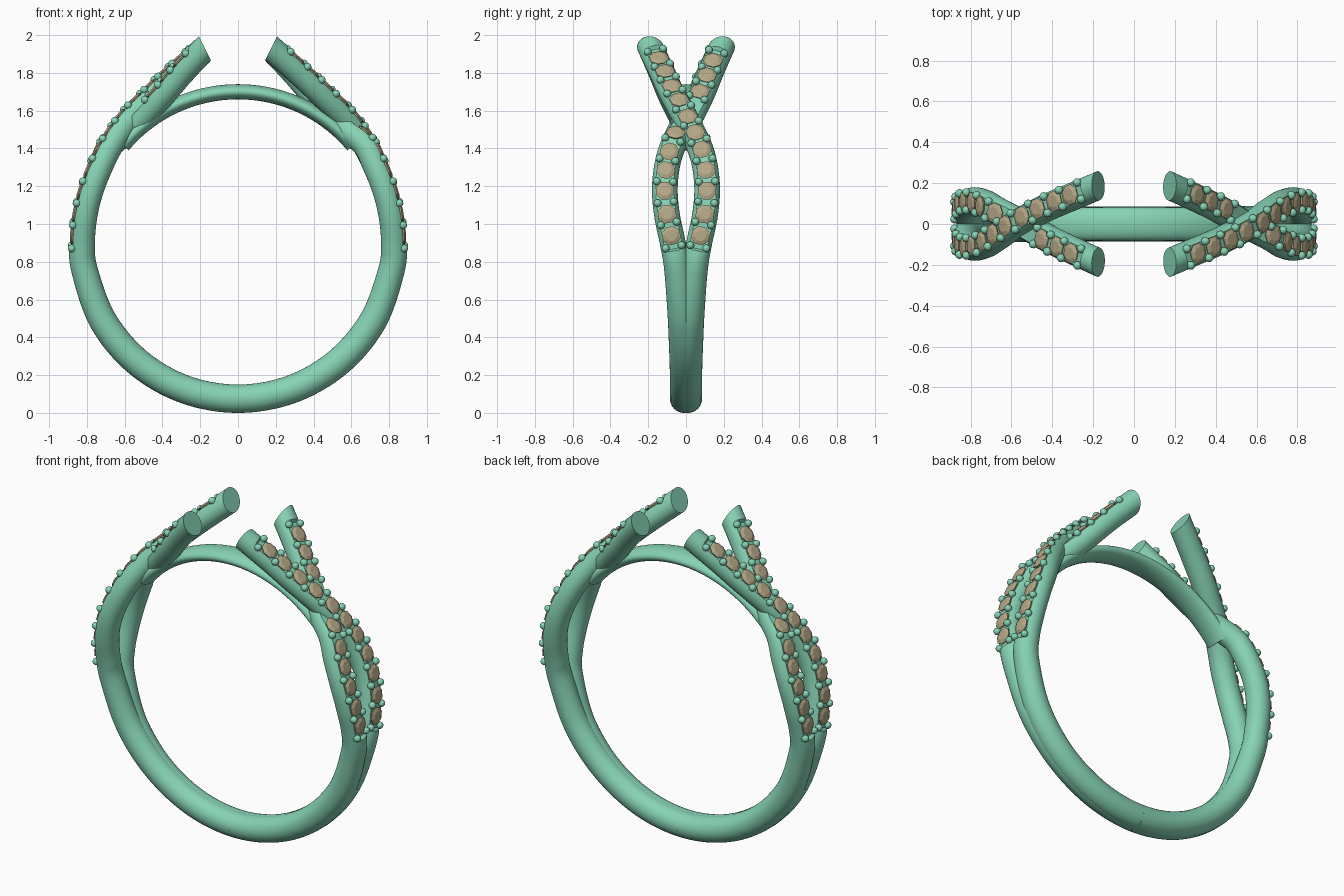
import bpy, bmesh, math
from mathutils import Vector, Matrix

if "Cube" in bpy.data.objects:
    bpy.data.objects.remove(bpy.data.objects["Cube"])

Y = Vector((0, 1, 0))
CENTRE = 0.9


def material(name, rgb):
    m = bpy.data.materials.new(name)
    m.diffuse_color = (*rgb, 1)
    m.use_nodes = True
    m.node_tree.nodes["Principled BSDF"].inputs["Base Color"].default_value = m.diffuse_color
    return m


METAL = material("metal", (0.24, 0.65, 0.46))
STONE = material("stone", (0.46, 0.39, 0.24))


def add_object(name, bm, mat):
    me = bpy.data.meshes.new(name)
    bm.to_mesh(me)
    bm.free()
    me.materials.append(mat)
    ob = bpy.data.objects.new(name, me)
    bpy.context.collection.objects.link(ob)
    return ob


def spline(pts, step=0.012):
    """Catmull-Rom through the points (first and last only steer it)."""
    out = []
    for a, b, c, d in zip(pts, pts[1:], pts[2:], pts[3:]):
        n = max(2, round((c - b).length / step))
        for i in range(n):
            t = i / n
            out.append(0.5 * (2 * b + (c - a) * t + (2 * a - 5 * b + 4 * c - d) * t * t
                              + (3 * b - a - 3 * c + d) * t ** 3))
    return out + [pts[-2]]


def frames(path):
    """Point, tangent, outward direction and sideways direction at each sample."""
    out = []
    for i, p in enumerate(path):
        t = (path[min(i + 1, len(path) - 1)] - path[max(i - 1, 0)]).normalized()
        n = Vector((t.z, 0, -t.x)).normalized()
        out.append((p, t, n, t.cross(n)))
    return out


def sweep(fr, size, flat=lambda p: False, sides=32):
    bm = bmesh.new()
    rings = []
    for p, t, n, b in fr:
        rn, rb = size(p)
        ring = []
        for k in range(sides):
            a = 2 * math.pi * k / sides
            c = math.cos(a)
            if flat(p):
                c = min(c, math.cos(math.pi / 4))
            ring.append(bm.verts.new(p + n * rn * c + b * rb * math.sin(a)))
        rings.append(ring)
    for r, q in zip(rings, rings[1:]):
        for k in range(sides):
            j = (k + 1) % sides
            bm.faces.new((r[k], r[j], q[j], q[k]))
    return bm


def strand_path(side):
    """side 1: upper strand at the crossing, side -1: the one passing below."""
    pts = []
    for deg, r, y in ((-20, .825, .01), (0, .825, .01), (20, .825, .01), (40, .825, .012),
                      (60, .825, .022), (80, .825, .045), (90, .825, .07), (100, .825, .1),
                      (110, .828, .112), (120, .836, .098), (128, .85, .065)):
        a = math.radians(deg)
        pts.append(Vector((r * math.sin(a), y * side, CENTRE - r * math.cos(a))))
    for x, y, z, lift in ((.56, 0, 1.54, .022), (.425, -.075, 1.68, .018), (.3, -.132, 1.81, .008),
                          (.175, -.187, 1.93, 0), (.08, -.23, 2.02, 0), (0, -.265, 2.1, 0)):
        pts.append(Vector((x + .7 * lift * side, y * side, z + .7 * lift * side)))
    return spline(pts)


def strand_size(p):
    k = min(1, max(0, (p.z - 0.4) / 0.5))
    r = 0.075 - 0.007 * k
    return r, r


def in_pave(p):
    return 0.865 < p.z < 1.89


def placed(p, t, n, b):
    m = Matrix((b, t, n)).transposed().to_4x4()
    m.translation = p
    return m


made = []
over = strand_path(1)
for side, label in ((1, "upper"), (-1, "lower")):
    fr = frames(strand_path(side))
    # strand tube with flattened stone seat and an angled end cut
    bm = sweep(fr, strand_size, in_pave)
    cut = bmesh.ops.bisect_plane(bm, geom=bm.verts[:] + bm.edges[:] + bm.faces[:], dist=1e-6,
                                 plane_co=(.175, 0, 1.93), plane_no=(-.89, 0, .45),
                                 clear_outer=True)
    edges = [e for e in cut["geom_cut"] if isinstance(e, bmesh.types.BMEdge)]
    bmesh.ops.edgeloop_fill(bm, edges=edges)
    bmesh.ops.recalc_face_normals(bm, faces=bm.faces[:])
    made.append(add_object(f"{label}_strand", bm, METAL))

    # stones with bead pairs between them
    seat = [f for f in fr if in_pave(f[0])]
    count = 11
    stones, beads = bmesh.new(), bmesh.new()
    for i in range(2 * count + 1):
        u = 0.012 + 0.976 * i / (2 * count)
        p, t, n, b = seat[round(u * (len(seat) - 1))]
        top = p + n * 0.05
        if side < 0 and min((top - q).length for q in over) < 0.07:
            continue
        if i % 2:
            for z, r1, r2, h in ((0.0, .046, .052, .012), (.012, .052, .031, .009)):
                bmesh.ops.create_cone(stones, cap_ends=True, segments=8, radius1=r1, radius2=r2,
                                      depth=h, matrix=placed(p + n * (.044 + z + h / 2), t, n, b)
                                      @ Matrix.Rotation(math.pi / 8, 4, 'Z'))
        else:
            for s in (-1, 1):
                bmesh.ops.create_uvsphere(beads, u_segments=12, v_segments=8, radius=.021,
                                          matrix=placed(p + n * .054 + b * .043 * s, t, n, b))
    made.append(add_object(f"{label}_strand_stones", stones, STONE))
    made.append(add_object(f"{label}_strand_beads", beads, METAL))

# bridge closing the finger hole at the top
arc = []
for i in range(61):
    a = math.radians(-50 + 100 * i / 60)
    arc.append(Vector((-.795 * math.sin(a), 0, .905 + .795 * math.cos(a))))
bridge = sweep(frames(arc), lambda p: (.04, .08))
bmesh.ops.holes_fill(bridge, edges=[e for e in bridge.edges if e.is_boundary])
bmesh.ops.recalc_face_normals(bridge, faces=bridge.faces[:])
bridge_ob = add_object("top_bridge", bridge, METAL)

# smooth metal, faceted stones
bpy.ops.object.select_all(action='DESELECT')
for ob in made + [bridge_ob]:
    if "stones" not in ob.name:
        ob.select_set(True)
        bpy.context.view_layer.objects.active = ob
bpy.ops.object.shade_smooth_by_angle(angle=math.radians(30))

# the other half is the same parts turned half a circle
for ob in made:
    twin = ob.copy()
    twin.name = "left_" + ob.name
    ob.name = "right_" + ob.name
    twin.rotation_euler.z = math.pi
    bpy.context.collection.objects.link(twin)
